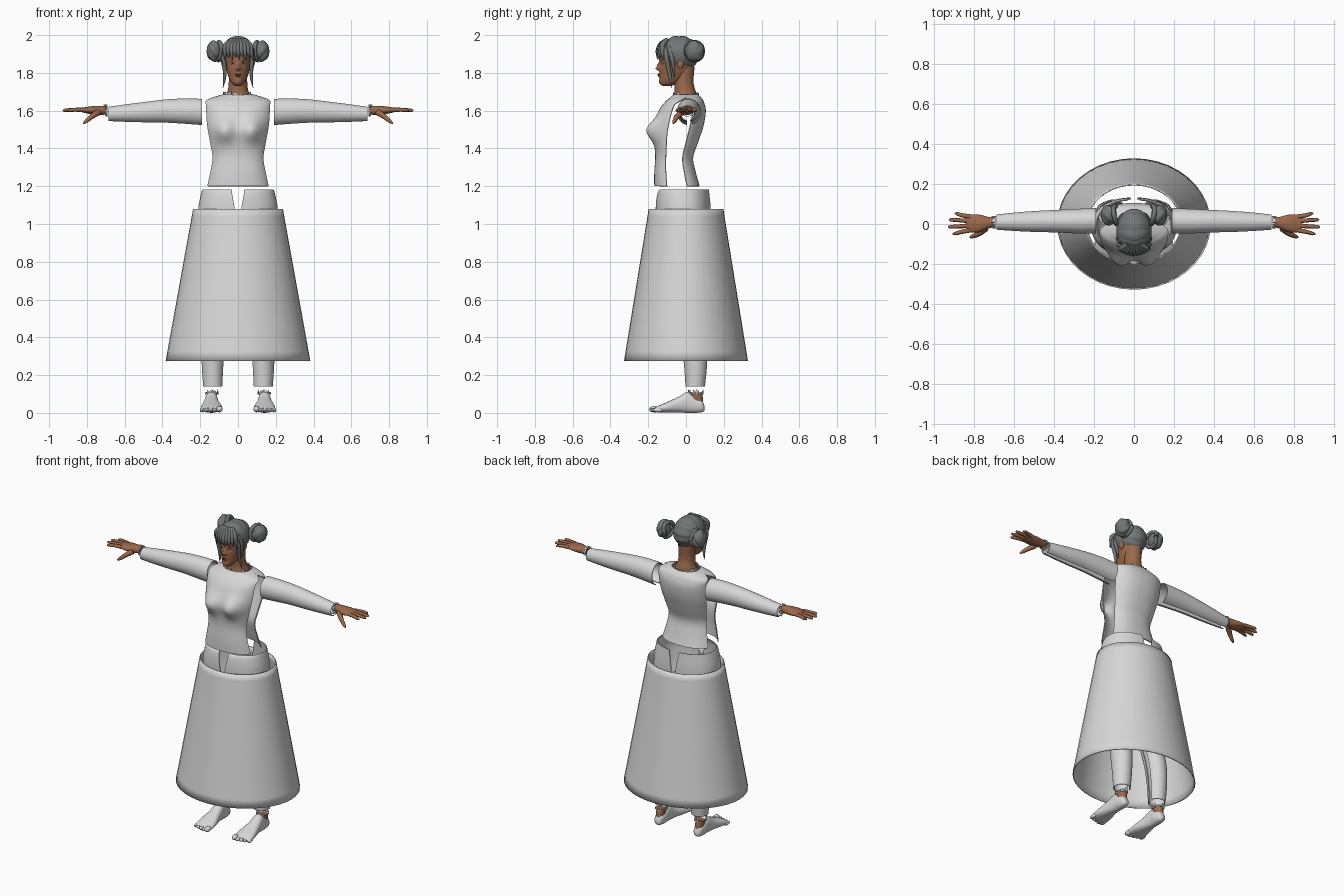
import bpy, bmesh, math, random
from mathutils import Vector

random.seed(4)
cube = bpy.data.objects.get("Cube")
if cube:
    bpy.data.objects.remove(cube, do_unlink=True)


def material(name, rgb):
    m = bpy.data.materials.new(name)
    m.use_nodes = True
    m.diffuse_color = (*rgb, 1)
    bsdf = next(n for n in m.node_tree.nodes if n.type == 'BSDF_PRINCIPLED')
    bsdf.inputs["Base Color"].default_value = (*rgb, 1)
    bsdf.inputs["Roughness"].default_value = 0.8
    return m


CLOTH = material("pale cloth", (0.68, 0.68, 0.68))
SKIN = material("brown skin", (0.33, 0.14, 0.07))
HAIR = material("grey hair", (0.17, 0.18, 0.18))
LIPS = material("lips", (0.22, 0.07, 0.045))
EYE = material("eye white", (0.45, 0.42, 0.4))
IRIS = material("iris", (0.04, 0.03, 0.025))


def finish(obj, mat, mirror=False, thick=0, angle=50):
    """Colour the part, apply its modifiers and shade it."""
    obj.data.materials.clear()
    obj.data.materials.append(mat)
    bpy.ops.object.select_all(action='DESELECT')
    bpy.context.view_layer.objects.active = obj
    obj.select_set(True)
    if thick:
        s = obj.modifiers.new("thickness", 'SOLIDIFY')
        s.thickness, s.offset = thick, 0
    if mirror:
        obj.modifiers.new("mirror", 'MIRROR').use_mirror_merge = False
    for mod in list(obj.modifiers):
        bpy.ops.object.modifier_apply(modifier=mod.name)
    bpy.ops.object.shade_smooth_by_angle(angle=math.radians(angle))
    return obj


def add(name, bm, mat, **kw):
    me = bpy.data.meshes.new(name)
    bm.to_mesh(me)
    bm.free()
    obj = bpy.data.objects.new(name, me)
    bpy.context.collection.objects.link(obj)
    return finish(obj, mat, **kw)


def place(axis, a, b, t):
    return Vector({'x': (t, a, b), 'y': (a, t, b), 'z': (a, b, t)}[axis])


def smooth_rows(rows, steps):
    """Spline through the stations."""
    out = []
    for i in range(len(rows) - 1):
        p, q = rows[i], rows[i + 1]
        o, r = rows[max(i - 1, 0)], rows[min(i + 2, len(rows) - 1)]
        for k in range(steps):
            u = k / steps
            out.append([0.5 * (2 * B + (C - A) * u + (2 * A - 5 * B + 4 * C - D) * u * u
                               + (3 * B - A - 3 * C + D) * u ** 3)
                        for A, B, C, D in zip(o, p, q, r)])
    return out + [rows[-1]]


def loft(name, axis, rows, mat, n=32, steps=5, arc=None, power=1.0, caps=False, dents=(), **kw):
    """Skin ovals given as (t, a_min, a_max, b_min, b_max); arc(t) leaves them open."""
    bm = bmesh.new()
    rings = []
    for t, a0, a1, b0, b1 in smooth_rows(rows, steps):
        s, e = arc(t) if arc else (0, 2 * math.pi)
        ring = []
        for j in range(n + (1 if arc else 0)):
            th = s + (e - s) * j / n
            c, d = math.cos(th), math.sin(th)
            c, d = (math.copysign(abs(v) ** power, v) for v in (c, d))
            ring.append(bm.verts.new(place(axis, (a0 + a1) / 2 + (a1 - a0) / 2 * c,
                                           (b0 + b1) / 2 + (b1 - b0) / 2 * d, t)))
        rings.append(ring)
    for lo, hi in zip(rings, rings[1:]):
        for j in range(n):
            k = (j + 1) % len(lo)
            bm.faces.new((lo[j], lo[k], hi[k], hi[j]))
    if caps:
        bm.faces.new(rings[0][::-1])
        bm.faces.new(rings[-1])
    # soft pushes along y: (centre, radius, amount)
    for centre, radius, amount in dents:
        for v in bm.verts:
            v.co.y += amount * math.exp(-(v.co - Vector(centre)).length_squared / radius ** 2)
    return add(name, bm, mat, **kw)


def tube(name, paths, mat, **kw):
    """Tapered strands; each point is (x, y, z, radius)."""
    cu = bpy.data.curves.new(name, 'CURVE')
    cu.dimensions, cu.bevel_depth, cu.bevel_resolution = '3D', 1, 2
    cu.use_fill_caps = True
    for path in paths:
        pts = smooth_rows(path, 4)
        sp = cu.splines.new('POLY')
        sp.points.add(len(pts) - 1)
        for p, (x, y, z, r) in zip(sp.points, pts):
            p.co, p.radius = (x, y, z, 1), r
    tmp = bpy.data.objects.new(name + "_path", cu)
    bpy.context.collection.objects.link(tmp)
    me = bpy.data.meshes.new_from_object(tmp.evaluated_get(bpy.context.evaluated_depsgraph_get()))
    bpy.data.objects.remove(tmp, do_unlink=True)
    obj = bpy.data.objects.new(name, me)
    bpy.context.collection.objects.link(obj)
    return finish(obj, mat, **kw)


def blob(name, centre, size, mat, ridge=None, cut=None, seg=24, **kw):
    """Ellipsoid with its poles on the x axis, optional ridges and a cut-away."""
    bm = bmesh.new()
    bmesh.ops.create_uvsphere(bm, u_segments=seg, v_segments=seg // 2, radius=1)
    for v in bm.verts:
        x, y, z = v.co.z, v.co.x, v.co.y
        k = ridge(math.atan2(z, y), x) if ridge else 1
        v.co = Vector(centre) + Vector((x * size[0], y * size[1] * k, z * size[2] * k))
    if cut:
        doomed = [f for f in bm.faces if cut(f.calc_center_median())]
        bmesh.ops.delete(bm, geom=doomed, context='FACES')
    return add(name, bm, mat, **kw)


def frill(name, axis, a, b, ra, rb, t, h, mat=CLOTH, n=16, **kw):
    """Ragged ring of small cloth scraps."""
    bm = bmesh.new()
    for i in range(n):
        s = 2 * math.pi * i / n
        e = s + 2 * math.pi / n * random.uniform(0.6, 1)
        up = h * random.uniform(0.3, 1)
        corners = ((s, t), (e, t + h * 0.1), (e, t + up), (s, t + up * 0.6))
        bm.faces.new([bm.verts.new(place(axis, a + ra * math.cos(q), b + rb * math.sin(q), w))
                      for q, w in corners])
    return add(name, bm, mat, thick=0.003, **kw)


# Bodice: front and back panels, open at the sides and joined over the shoulders
body = [(1.2, -.172, .172, -.165, .07), (1.27, -.155, .155, -.165, .05), (1.35, -.142, .142, -.16, .035),
        (1.43, -.155, .155, -.162, .06), (1.52, -.172, .172, -.16, .09), (1.6, -.178, .178, -.14, .102),
        (1.645, -.176, .176, -.108, .092), (1.665, -.14, .14, -.085, .08), (1.682, -.085, .085, -.068, .065)]


def side_gap(t):
    return 0.4 * max(0, min(1, (1.665 - t) / 0.03))


bust = [((s * .075, -.16, 1.495), .06, -.052) for s in (-1, 1)]
loft("bodice_front", 'z', body, CLOTH, power=.85, thick=.006, dents=bust, n=48,
     arc=lambda t: (math.pi + side_gap(t), 2 * math.pi - side_gap(t)))
loft("bodice_back", 'z', body, CLOTH, power=.85, thick=.006,
     arc=lambda t: (side_gap(t), math.pi - side_gap(t)))

# Sleeves with an open seam underneath
loft("sleeves", 'x', [(.19, -.045, .077, 1.525, 1.66), (.28, -.045, .073, 1.532, 1.662),
                      (.38, -.04, .068, 1.538, 1.657), (.5, -.037, .062, 1.54, 1.643),
                      (.6, -.032, .054, 1.543, 1.63), (.685, -.026, .045, 1.547, 1.618)],
     CLOTH, arc=lambda t: (-1.25, 2 * math.pi - 1.75), thick=.005, mirror=True)

# Skirt
loft("skirt", 'z', [(.275, -.38, .38, -.325, .325), (.325, -.371, .371, -.317, .317),
                    (1.04, -.242, .242, -.201, .201), (1.08, -.235, .235, -.195, .195)],
     CLOTH, n=40, steps=1, thick=.006, angle=180)

# Trousers: two hip halves with a slit front and back, then the legs
def hip_gap(t):
    return 0.06 + max(0, t - 1.08) * 0.9


loft("trouser_hips", 'z', [(.92, -.205, .205, -.145, .125), (1.0, -.21, .21, -.155, .13),
                           (1.09, -.207, .207, -.158, .128), (1.16, -.193, .193, -.15, .122),
                           (1.182, -.186, .186, -.138, .12)], CLOTH, thick=.005, mirror=True,
     arc=lambda t: (-math.pi / 2 + hip_gap(t), math.pi / 2 - hip_gap(t)), power=.9)
loft("trouser_legs", 'z', [(.14, .085, .182, 0, .098), (.27, .078, .19, -.01, .11),
                           (.4, .07, .192, -.03, .105), (.55, .058, .19, -.065, .075),
                           (.75, .03, .195, -.11, .085), (.96, .008, .202, -.142, .12)],
     CLOTH, thick=.005, mirror=True, arc=lambda t: (-math.pi + .2, math.pi - .2))

# Feet, toes and bare ankles
loft("feet", 'y', [(.098, .128, .152, .012, .035), (.085, .115, .165, .004, .065),
                   (.05, .108, .172, 0, .085), (.01, .107, .174, 0, .112), (-.04, .1, .182, .002, .085),
                   (-.1, .086, .195, .002, .058), (-.15, .083, .198, .003, .036),
                   (-.168, .09, .19, .008, .026)], CLOTH, caps=True, mirror=True, n=24, power=.85)
for i in range(5):
    x, r = .098 + .023 * i, .012 if i else .017
    blob("toe_%d" % (i + 1), (x, -.168 + .007 * max(0, i - 1), r + .003), (r, .027, r),
         CLOTH, mirror=True, seg=12)
loft("ankles", 'z', [(.04, .116, .164, .03, .092), (.075, .114, .166, .02, .09),
                     (.1, .112, .168, .016, .086)], SKIN, n=20, caps=True, mirror=True)
frill("ankle_scraps", 'z', .14, .052, .034, .04, .098, .03, mirror=True)

# Hands
loft("palms", 'x', [(.7, -.016, .032, 1.58, 1.625), (.73, -.024, .036, 1.577, 1.626),
                    (.77, -.04, .046, 1.58, 1.624), (.81, -.042, .048, 1.588, 1.618),
                    (.835, -.036, .044, 1.594, 1.614)], SKIN, n=20, caps=True, mirror=True)
fingers = []
for y, tip, spread in ((-.03, .905, -.018), (-.008, .928, -.006), (.015, .924, .006), (.036, .895, .016)):
    fingers.append([(.815, y, 1.604, .012), (.86, y + spread * .5, 1.605, .0105),
                    (tip - .012, y + spread, 1.602, .0085), (tip, y + spread, 1.6, .003)])
fingers.append([(.74, -.02, 1.592, .018), (.775, -.048, 1.568, .014),
                (.805, -.062, 1.543, .01), (.82, -.068, 1.532, .003)])
tube("fingers", fingers, SKIN, mirror=True)
frill("wrist_scraps", 'x', .008, 1.6, .03, .03, .69, .025, mirror=True)

# Neck and head, with the face pushed into shape
loft("neck", 'z', [(1.672, -.075, .075, -.068, .06), (1.7, -.056, .056, -.06, .052),
                   (1.75, -.049, .049, -.062, .04), (1.83, -.05, .05, -.06, .045)], SKIN)
frill("collar_scraps", 'z', 0, 0, .078, .068, 1.68, .022)
face = [((0, -.142, 1.824), .011, -.022), ((0, -.142, 1.842), .01, -.011),
        ((0, -.14, 1.79), .015, -.007), ((0, -.137, 1.752), .016, -.006),
        ((0, -.14, 1.804), .007, .004)]
face += [((s * .028, -.125, 1.852), .014, .009) for s in (-1, 1)]
face += [((s * .011, -.14, 1.82), .007, -.006) for s in (-1, 1)]
loft("head", 'z', [(1.731, -.014, .014, -.122, -.08), (1.742, -.03, .03, -.135, -.05),
                   (1.765, -.045, .045, -.138, -.015), (1.8, -.057, .057, -.14, .02),
                   (1.84, -.066, .066, -.141, .045), (1.88, -.07, .07, -.143, .055),
                   (1.93, -.068, .068, -.132, .055), (1.965, -.045, .045, -.1, .025),
                   (1.98, -.008, .008, -.05, -.035)], SKIN, n=72, steps=8, caps=True, dents=face)
blob("ears", (.07, -.03, 1.85), (.009, .018, .028), SKIN, mirror=True)
blob("eyes", (.028, -.122, 1.851), (.013, .008, .006), EYE, mirror=True)
blob("irises", (.028, -.128, 1.851), (.005, .003, .005), IRIS, mirror=True, seg=12)
blob("upper_lip", (0, -.145, 1.793), (.018, .005, .004), LIPS)
blob("lower_lip", (0, -.144, 1.786), (.015, .006, .005), LIPS)
tube("eyebrows", [[(.012, -.136, 1.866, .002), (.03, -.131, 1.872, .003), (.047, -.114, 1.866, .001)]],
     HAIR, mirror=True)

# Hair: ridged cap, buns, fringe and long side locks
blob("hair_cap", (0, -.036, 1.903), (.088, .112, .093), HAIR, seg=96,
     ridge=lambda p, x: .965 + .05 * abs(math.sin(6 * p + .8 * abs(x))),
     cut=lambda c: c.y < -.045 and c.z < 1.93 - .9 * (c.y + .15) or c.z < 1.825)
blob("hair_buns", (.126, .045, 1.915), (.04, .052, .056), HAIR, seg=64, mirror=True,
     ridge=lambda p, x: .9 + .13 * abs(math.sin(2.5 * p + 2.2 * x)))
tube("bun_wraps", [[(.095 + .008 * math.sin(k), .045 + .045 * math.cos(k * math.pi / 5),
                     1.915 + .048 * math.sin(k * math.pi / 5), .012) for k in range(11)]],
     HAIR, mirror=True)
fringe = []
for i in range(9):
    x = (i - 4) * .016
    low = 1.872 + .012 * (i % 2) - .25 * abs(x) ** 1.4
    fringe.append([(x * .5, -.1, 1.975, .012), (x, -.134 + 3 * x * x, 1.95, .013),
                   (x * 1.1, -.15 + 6 * x * x, 1.915, .011), (x * 1.15 + .008, -.15 + 7 * x * x, low, .002)])
tube("fringe", fringe, HAIR)
tube("side_locks", [[(.045, -.115, 1.955, .012), (.074, -.105, 1.89, .013), (.07, -.09, 1.81, .011),
                     (.073, -.08, 1.76, .007), (.08, -.075, 1.72, .001)],
                    [(.06, -.09, 1.94, .012), (.08, -.075, 1.88, .012), (.073, -.065, 1.82, .008),
                     (.07, -.06, 1.775, .001)]], HAIR, mirror=True)
